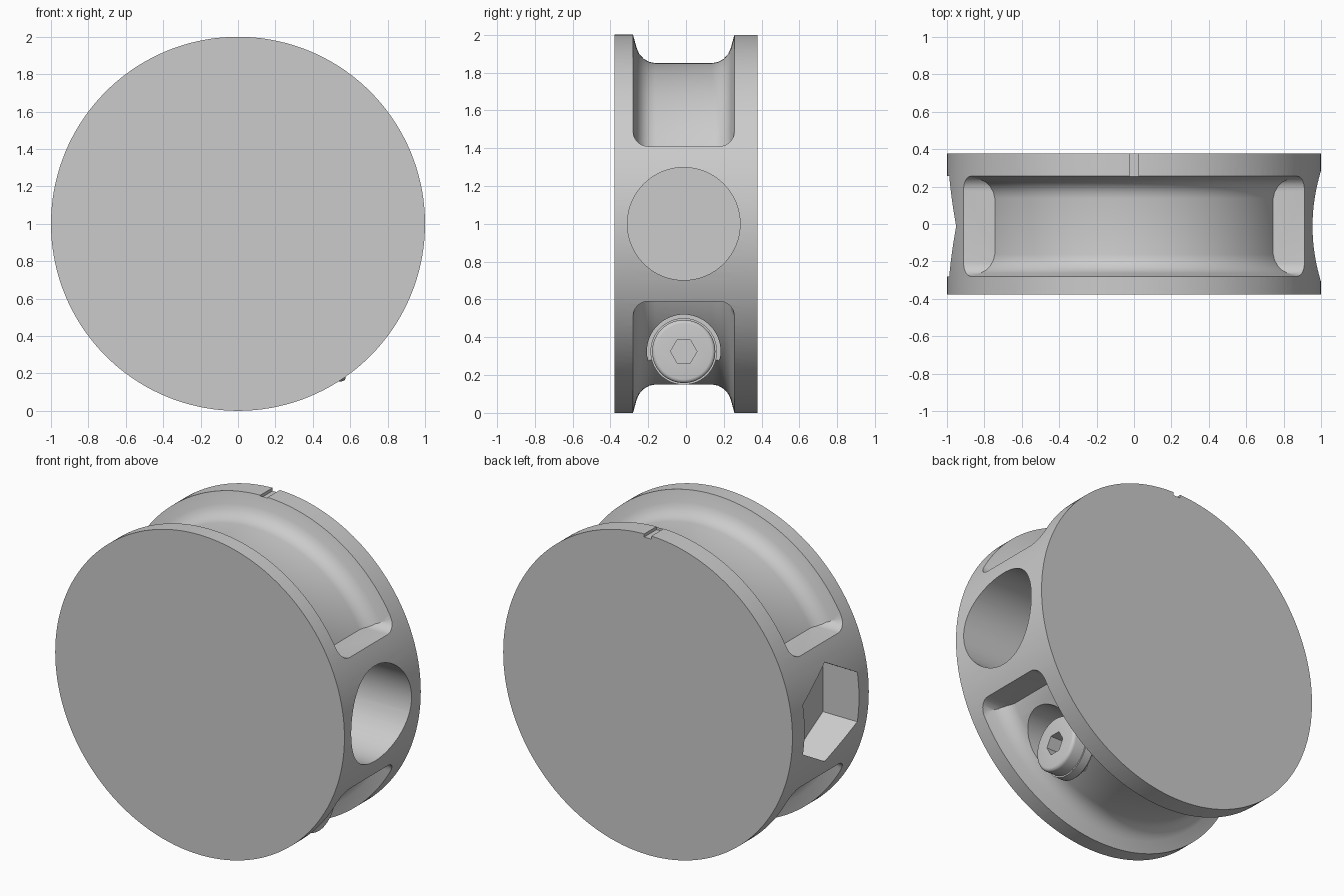
import bpy, bmesh, math
from mathutils import Matrix, Vector

if "Cube" in bpy.data.objects:
    bpy.data.objects.remove(bpy.data.objects["Cube"])

metal = bpy.data.materials.new("light_grey_metal")
metal.use_nodes = True
GREY = (0.6, 0.6, 0.6, 1)
metal.diffuse_color = GREY
metal.node_tree.nodes["Principled BSDF"].inputs["Base Color"].default_value = GREY

MID = -0.012          # centre line of the channels and bores across the thickness


def make(name, bm):
    bmesh.ops.recalc_face_normals(bm, faces=bm.faces)
    mesh = bpy.data.meshes.new(name)
    bm.to_mesh(mesh)
    bm.free()
    mesh.materials.append(metal)
    obj = bpy.data.objects.new(name, mesh)
    bpy.context.collection.objects.link(obj)
    return obj


def rod(name, axis, start, end, radius, sides, centre, bevel=0, turn=0):
    """Prism or cylinder along x or y; bevel rounds the end rim."""
    bm = bmesh.new()
    bmesh.ops.create_cone(bm, cap_ends=True, segments=sides, radius1=radius,
                          radius2=radius, depth=end - start)
    if bevel:
        rim = [e for e in bm.edges if all(v.co.z > 0 for v in e.verts)]
        bmesh.ops.bevel(bm, geom=rim, offset=bevel, segments=4, profile=0.5, affect='EDGES')
    rot = Matrix.Rotation(math.pi / 2, 4, 'Y' if axis == 'x' else 'X')
    spot = Vector(centre)
    spot["xy".index(axis)] = (start + end) / 2
    bm.transform(Matrix.Translation(spot) @ rot @ Matrix.Rotation(turn, 4, 'Z'))
    return make(name, bm)


def box(name, centre, size, rounding=0):
    bm = bmesh.new()
    bmesh.ops.create_cube(bm, size=1)
    bm.transform(Matrix.Translation(centre) @ Matrix.Diagonal((*size, 1)))
    if rounding:
        along = [e for e in bm.edges if abs(e.verts[0].co.x - e.verts[1].co.x) > 0.1]
        bmesh.ops.bevel(bm, geom=along, offset=rounding, segments=8, profile=0.5, affect='EDGES')
    return make(name, bm)


def boolean(obj, cutter, operation='DIFFERENCE'):
    mod = obj.modifiers.new("cut", 'BOOLEAN')
    mod.object, mod.operation, mod.solver = cutter, operation, 'EXACT'
    graph = bpy.context.evaluated_depsgraph_get()
    mesh = bpy.data.meshes.new_from_object(obj.evaluated_get(graph))
    obj.modifiers.clear()
    obj.data = mesh
    bpy.data.objects.remove(cutter)


def channel_sector(side):
    """Flared channel section swept round the upper or lower part of the rim."""
    half = [(0.30, 1.1), (0.268, 1.0), (0.249, 0.93), (0.236, 0.9),
            (0.212, 0.873), (0.182, 0.856), (0.15, 0.85)]
    section = half + [(-w, r) for w, r in reversed(half)]
    steps = 72
    bm = bmesh.new()
    loops = []
    for i in range(steps + 1):
        a = math.radians(-80 + 160 * i / steps)
        loops.append([bm.verts.new((r * math.sin(a), MID + w, 1 + side * r * math.cos(a)))
                      for w, r in section])
    for one, two in zip(loops, loops[1:]):
        for k in range(len(section)):
            bm.faces.new((one[k - 1], one[k], two[k], two[k - 1]))
    bm.faces.new(loops[0])
    bm.faces.new(loops[-1])
    return make("channel_sector", bm)


# disc body
body = rod("disc_body", 'y', -0.377, 0.377, 1, 144, (0, 0, 1))

# upper and lower rim channels, with level ends and rounded corners
for side in (1, -1):
    block = box("channel_block", (0, MID, 1 + side * 1.01), (2.4, 0.536, 1.2), 0.08)
    boolean(block, channel_sector(side), 'INTERSECT')
    boolean(body, block)

# round bore on the left, hexagonal pocket on the right
boolean(body, rod("bore", 'x', 0.5, 1.2, 0.298, 64, (0, MID, 1)))
boolean(body, rod("pocket", 'x', -1.2, -0.75, 0.31, 6, (0, MID, 1), turn=math.pi / 6))

# index notch in the back rim
boolean(body, box("notch", (0, 0.36, 2.04), (0.05, 0.21, 0.12)))

# counterbore for the clamping screw
SCREW = (0, MID, 0.325)
boolean(body, rod("counterbore", 'x', 0.46, 1.2, 0.195, 64, SCREW))

# screw with a rounded head and a hex socket, on a washer
head = rod("screw_head", 'x', 0.42, 0.575, 0.167, 64, SCREW, bevel=0.02)
boolean(head, rod("socket", 'x', 0.49, 0.7, 0.07, 6, SCREW))
washer = rod("screw_washer", 'x', 0.43, 0.485, 0.176, 64, SCREW)
shank = rod("screw_shank", 'x', 0.2, 0.43, 0.1, 32, SCREW)

# smooth shading with crisp edges
bpy.ops.object.select_all(action='DESELECT')
for part in (body, head, washer, shank):
    part.select_set(True)
    bpy.context.view_layer.objects.active = part
bpy.ops.object.shade_smooth_by_angle(angle=math.radians(30))
